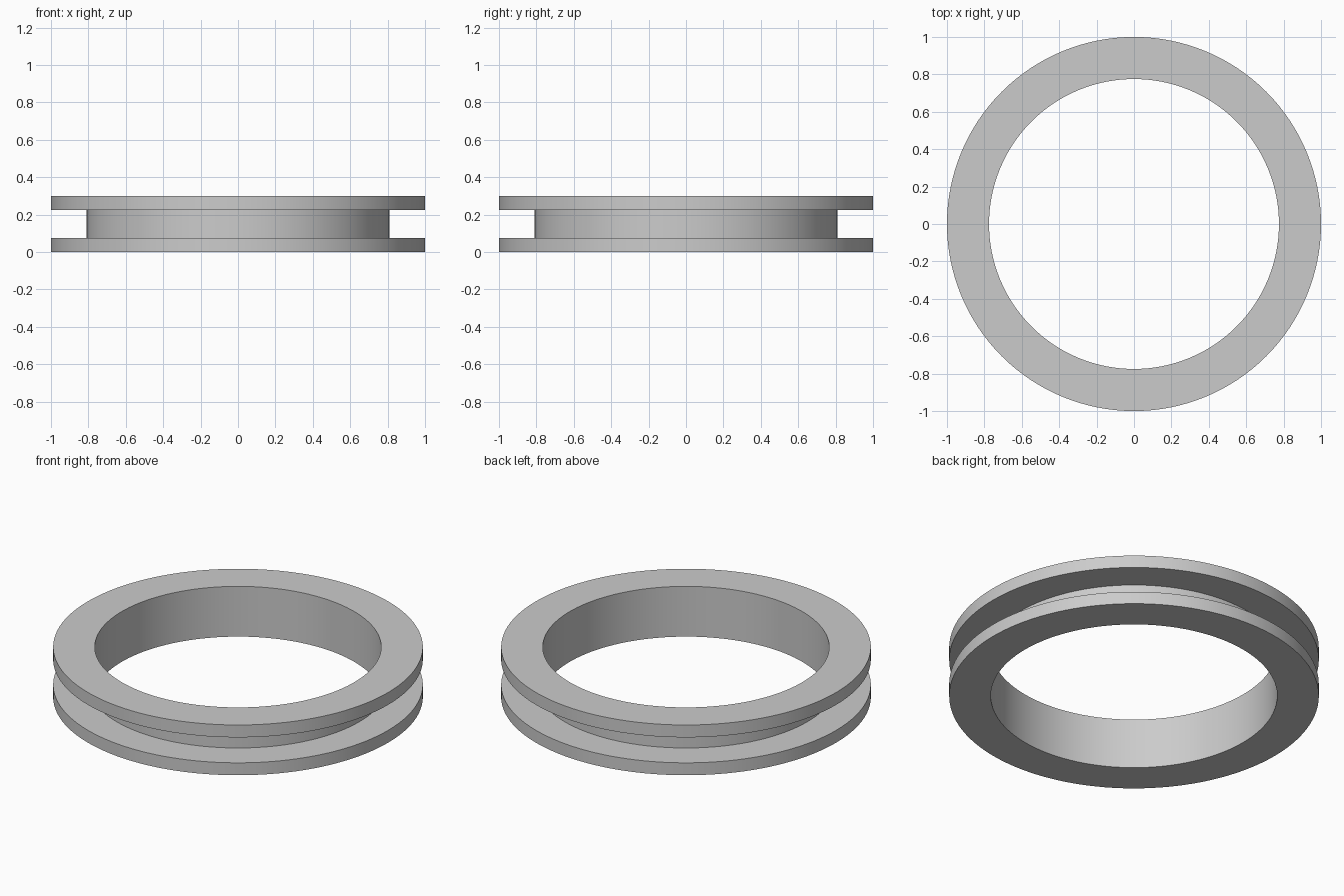
import bpy
import bmesh
from math import radians, tau

cube = bpy.data.objects.get("Cube")
if cube:
    bpy.data.objects.remove(cube, do_unlink=True)

OUTER, GROOVE, BORE = 1.0, 0.81, 0.775
HEIGHT, FLANGE = 0.30, 0.074
SEGMENTS = 128

# Plain grey finish
grey = bpy.data.materials.new("plain_grey")
grey.use_nodes = True
colour = (0.6, 0.6, 0.6, 1)
grey.diffuse_color = colour
grey.node_tree.nodes["Principled BSDF"].inputs["Base Color"].default_value = colour

# Channel cross-section: two flanges joined by a thin web
profile = [
    (BORE, 0), (OUTER, 0), (OUTER, FLANGE), (GROOVE, FLANGE),
    (GROOVE, HEIGHT - FLANGE), (OUTER, HEIGHT - FLANGE),
    (OUTER, HEIGHT), (BORE, HEIGHT),
]

# Revolve the closed section around the vertical axis
bm = bmesh.new()
points = [bm.verts.new((r, 0, z)) for r, z in profile]
edges = [bm.edges.new((a, b)) for a, b in zip(points, points[1:] + points[:1])]
bmesh.ops.spin(bm, geom=points + edges, cent=(0, 0, 0), axis=(0, 0, 1),
               angle=tau, steps=SEGMENTS, use_merge=True)
bmesh.ops.remove_doubles(bm, verts=bm.verts[:], dist=0.0001)
bmesh.ops.recalc_face_normals(bm, faces=bm.faces[:])

mesh = bpy.data.meshes.new("grooved_ring")
bm.to_mesh(mesh)
bm.free()
mesh.materials.append(grey)
ring = bpy.data.objects.new("grooved_ring", mesh)
bpy.context.collection.objects.link(ring)

# Smooth round walls with crisp rims
bpy.context.view_layer.objects.active = ring
ring.select_set(True)
bpy.ops.object.shade_smooth_by_angle(angle=radians(30))
